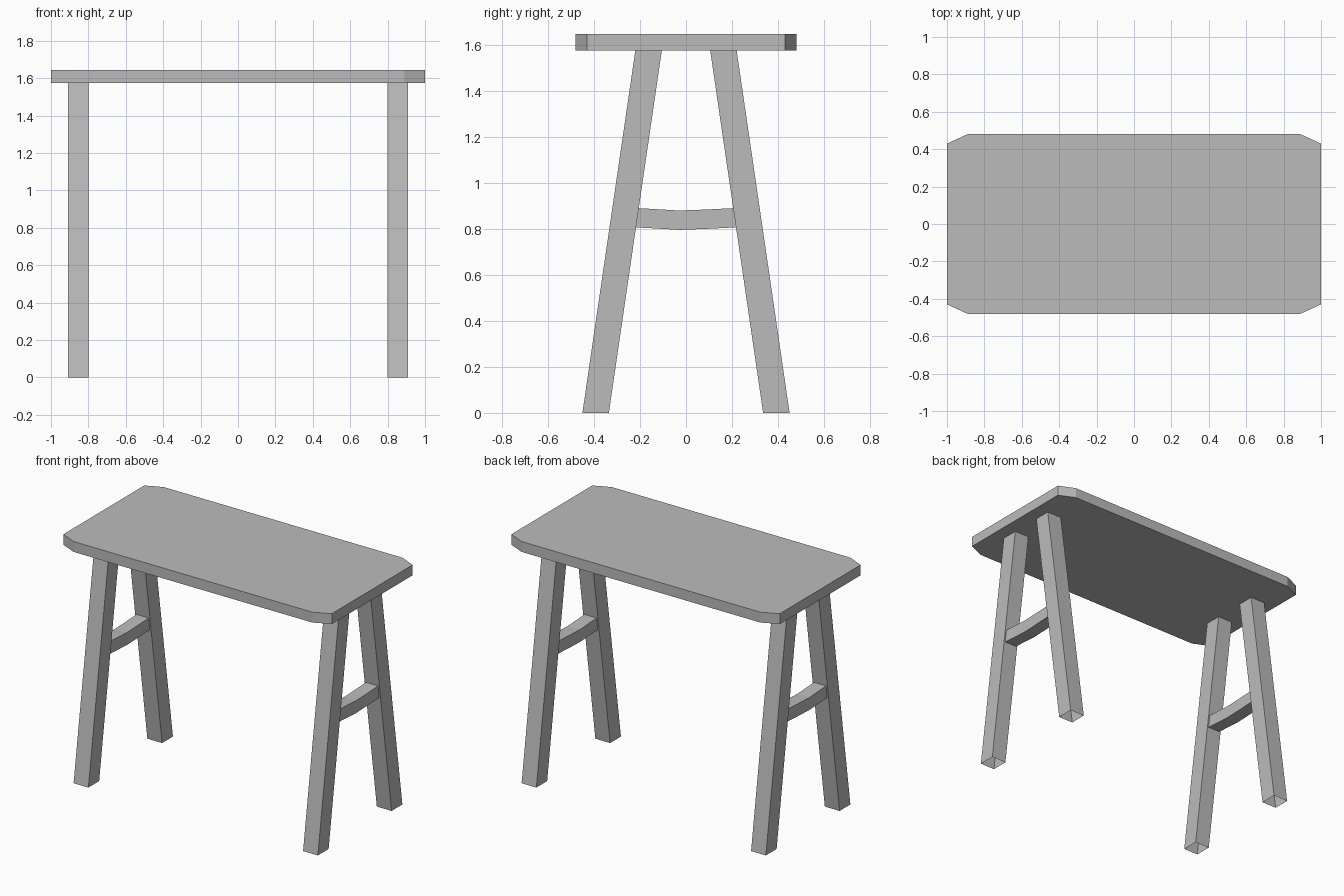
import bpy
import bmesh
from mathutils import Vector

cube = bpy.data.objects.get("Cube")
if cube:
    bpy.data.objects.remove(cube, do_unlink=True)

GREY = (0.5, 0.5, 0.5, 1)
grey = bpy.data.materials.new("plain grey")
grey.use_nodes = True
grey.diffuse_color = GREY
grey.node_tree.nodes["Principled BSDF"].inputs["Base Color"].default_value = GREY

SEAT_BOTTOM, SEAT_TOP = 1.575, 1.645


def loft(name, rings, caps):
    """Skin a row of matching closed rings, with optional end caps."""
    bm = bmesh.new()
    loops = [[bm.verts.new(p) for p in ring] for ring in rings]
    for a, b in zip(loops, loops[1:]):
        for i in range(len(a)):
            j = (i + 1) % len(a)
            bm.faces.new((a[i], a[j], b[j], b[i]))
    if caps:
        bm.faces.new(loops[0][::-1])
        bm.faces.new(loops[-1])
    bmesh.ops.recalc_face_normals(bm, faces=bm.faces)
    mesh = bpy.data.meshes.new(name)
    bm.to_mesh(mesh)
    bm.free()
    mesh.materials.append(grey)
    obj = bpy.data.objects.new(name, mesh)
    bpy.context.collection.objects.link(obj)
    return obj


# Seat board with clipped corners
corners = [(1, -0.43), (1, 0.43), (0.89, 0.48), (-0.89, 0.48),
           (-1, 0.43), (-1, -0.43), (-0.89, -0.48), (0.89, -0.48)]
loft("seat", [[(x, y, z) for x, y in corners] for z in (SEAT_BOTTOM, SEAT_TOP)], True)

# Splayed hollow legs, open at the foot
for side, sx in (("left", 1), ("right", -1)):
    for end, sy in (("front", -1), ("back", 1)):
        rings = []
        for z, inner, outer in ((0, 0.335, 0.45), (SEAT_BOTTOM, 0.105, 0.22)):
            rings.append([(sx * x, sy * y, z) for x, y in
                          ((0.8, inner), (0.91, inner), (0.91, outer), (0.8, outer))])
        loft(f"{end}_{side}_leg", rings, False)

# Gently sagging stretcher between each pair of legs
sag = [(-0.22, 0.89), (-0.13, 0.885), (-0.03, 0.879), (0.08, 0.883), (0.22, 0.89)]
for side, sx in (("left", 1), ("right", -1)):
    rings = [[(sx * 0.81, y, z - 0.084), (sx * 0.9, y, z - 0.084),
              (sx * 0.9, y, z), (sx * 0.81, y, z)] for y, z in sag]
    loft(f"{side}_stretcher", rings, True)
